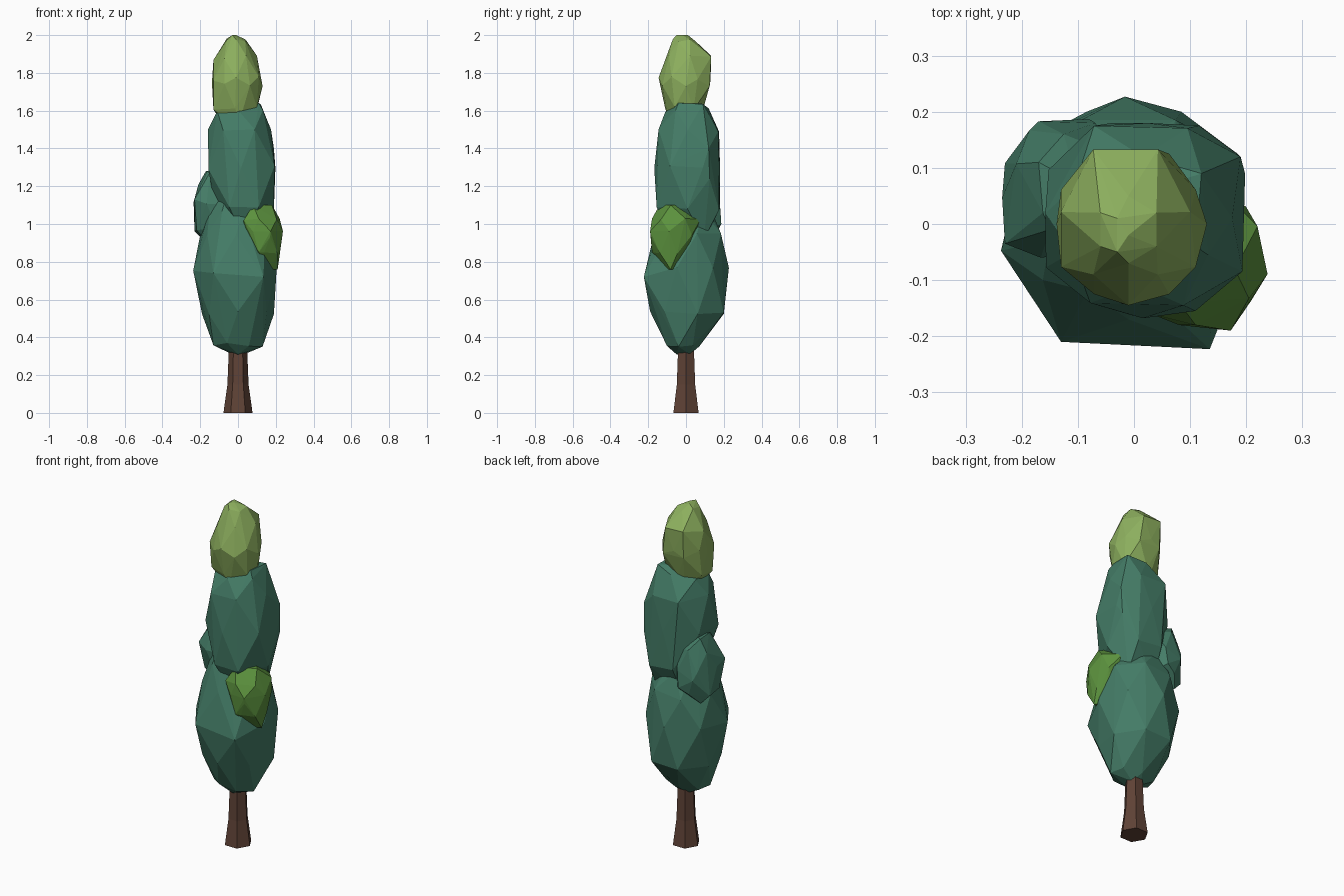
import bpy, bmesh, math, random

random.seed(4)
cube = bpy.data.objects.get("Cube")
if cube:
    bpy.data.objects.remove(cube)


def material(name, color):
    m = bpy.data.materials.new(name)
    m.use_nodes = True
    m.diffuse_color = (*color, 1)
    m.node_tree.nodes["Principled BSDF"].inputs["Base Color"].default_value = (*color, 1)
    return m


def finish(bm, name, mat):
    bmesh.ops.recalc_face_normals(bm, faces=bm.faces)
    mesh = bpy.data.meshes.new(name)
    bm.to_mesh(mesh)
    bm.free()
    mesh.materials.append(mat)
    obj = bpy.data.objects.new(name, mesh)
    bpy.context.collection.objects.link(obj)


def spread(values, low, high):
    """Fit values exactly between two limits."""
    a, b = min(values), max(values)
    return [low + (v - a) / (b - a) * (high - low) for v in values]


def foliage(name, mat, rings, knobs, sides=7, turn=0.0, jitter=0.012):
    """Faceted clump: hull of staggered rings (z, x min, x max, y min, y max)
    and a few protruding corner points (knobs)."""
    bm = bmesh.new()
    for i, (z, x0, x1, y0, y1) in enumerate(rings):
        end = i in (0, len(rings) - 1)
        count = 3 if end else sides
        angles = [turn + (k + 0.5 * (i % 2)) * math.tau / count for k in range(count)]
        xs = spread([math.cos(a) for a in angles], x0, x1)
        ys = spread([math.sin(a) for a in angles], y0, y1)
        for x, y in zip(xs, ys):
            dz = 0 if end else random.uniform(-jitter, jitter)
            bm.verts.new((x, y, z + dz))
    for point in knobs:
        bm.verts.new(point)
    bmesh.ops.convex_hull(bm, input=bm.verts)
    loose = [v for v in bm.verts if not v.link_faces]
    bmesh.ops.delete(bm, geom=loose, context='VERTS')
    finish(bm, name, mat)


bark = material("bark_brown", (0.115, 0.055, 0.037))
teal = material("deep_teal_green", (0.058, 0.202, 0.135))
leaf = material("leaf_green", (0.105, 0.285, 0.047))
lime = material("pale_lime_green", (0.265, 0.43, 0.112))

# Flared six-sided trunk
bm = bmesh.new()
loops = []
for z, r in ((0, 0.077), (0.15, 0.056), (0.4, 0.046)):
    loops.append([bm.verts.new((r * math.cos(k * math.tau / 6), r * math.sin(k * math.tau / 6), z))
                  for k in range(6)])
for low, high in zip(loops, loops[1:]):
    for k in range(6):
        n = (k + 1) % 6
        bm.faces.new((low[k], low[n], high[n], high[k]))
bm.faces.new(loops[0])
bm.faces.new(loops[-1])
finish(bm, "trunk", bark)

# Main crown, bottom to top
foliage("lower_foliage", teal, [
    (0.31, -0.03, 0.03, -0.05, 0.02),
    (0.36, -0.13, 0.13, -0.10, 0.07),
    (0.53, -0.19, 0.19, -0.19, 0.20),
    (0.76, -0.237, 0.205, -0.20, 0.227),
    (0.94, -0.20, 0.18, -0.17, 0.185),
    (1.07, -0.15, 0.09, -0.12, 0.14),
    (1.15, -0.12, 0.00, -0.09, 0.07)],
    [(0.135, -0.223, 0.72), (-0.13, -0.21, 0.74)], turn=-math.pi / 2)
foliage("middle_foliage", teal, [
    (0.92, -0.05, 0.12, -0.08, 0.10),
    (1.08, -0.12, 0.19, -0.155, 0.18),
    (1.30, -0.157, 0.198, -0.168, 0.18),
    (1.50, -0.158, 0.175, -0.145, 0.175),
    (1.60, -0.11, 0.135, -0.11, 0.12),
    (1.64, 0.00, 0.11, -0.04, 0.07)],
    [(0.19, 0.12, 1.40), (0.185, 0.125, 1.24), (0.12, 0.09, 1.635)], sides=6, turn=0.5)
foliage("top_foliage", lime, [
    (1.55, -0.06, 0.02, -0.06, 0.03),
    (1.61, -0.13, 0.10, -0.11, 0.09),
    (1.74, -0.138, 0.13, -0.125, 0.125),
    (1.77, -0.13, 0.11, -0.145, 0.13),
    (1.88, -0.13, 0.10, -0.09, 0.133),
    (1.97, -0.06, 0.04, -0.07, 0.05),
    (2.00, -0.03, -0.01, -0.05, 0.01)],
    [(0.01, -0.09, 1.55), (-0.10, 0.00, 1.56), (-0.04, 0.07, 1.55)], sides=6)

# Side tufts
foliage("rear_tuft", teal, [
    (0.91, -0.18, -0.08, 0.03, 0.12),
    (0.97, -0.23, -0.02, -0.04, 0.17),
    (1.11, -0.235, 0.00, -0.06, 0.18),
    (1.21, -0.21, -0.02, -0.02, 0.16),
    (1.28, -0.17, -0.10, 0.02, 0.11)],
    [(-0.23, -0.035, 1.13), (-0.17, 0.183, 1.06), (-0.08, 0.187, 1.0), (-0.15, -0.01, 1.27)],
    sides=6, turn=0.1)
foliage("front_tuft", leaf, [
    (0.76, 0.17, 0.21, -0.10, -0.05),
    (0.85, 0.08, 0.22, -0.17, 0.01),
    (0.95, 0.03, 0.238, -0.19, 0.05),
    (1.03, 0.03, 0.22, -0.18, 0.077),
    (1.10, 0.08, 0.18, -0.14, 0.02)],
    [(0.03, -0.16, 1.02), (0.08, -0.18, 0.96), (0.11, -0.18, 0.85), (0.17, -0.185, 0.93)],
    sides=6, turn=-0.15)
